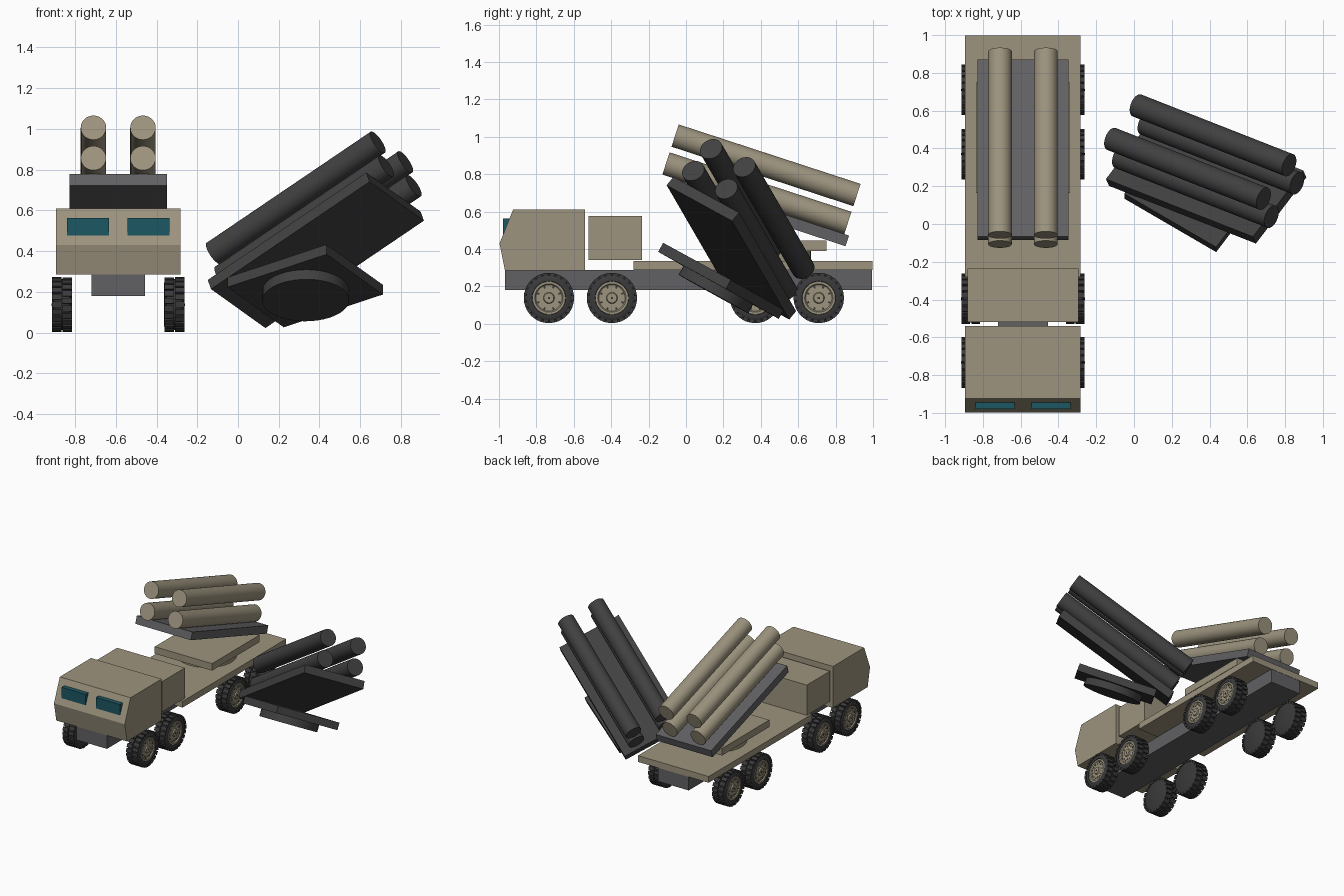
import bpy, bmesh, math
from mathutils import Matrix, Vector

if "Cube" in bpy.data.objects:
    bpy.data.objects.remove(bpy.data.objects["Cube"])


def material(name, r, g, b):
    m = bpy.data.materials.new(name)
    m.diffuse_color = (r, g, b, 1)
    m.use_nodes = True
    m.node_tree.nodes["Principled BSDF"].inputs["Base Color"].default_value = m.diffuse_color
    return m


TAN = material("sand_tan", 0.335, 0.295, 0.21)
GREY = material("chassis_grey", 0.12, 0.118, 0.127)
DARK = material("charcoal", 0.052, 0.052, 0.053)
TYRE = material("rubber", 0.042, 0.042, 0.043)
GLASS = material("teal_glass", 0.012, 0.095, 0.125)

CX = -0.588  # truck centre line


def finish(name, bm, mat, M=Matrix(), smooth=False):
    bmesh.ops.transform(bm, matrix=M, verts=bm.verts)
    bmesh.ops.recalc_face_normals(bm, faces=bm.faces)
    me = bpy.data.meshes.new(name)
    bm.to_mesh(me)
    bm.free()
    me.materials.append(mat)
    ob = bpy.data.objects.new(name, me)
    bpy.context.collection.objects.link(ob)
    if smooth:
        bpy.context.view_layer.objects.active = ob
        ob.select_set(True)
        bpy.ops.object.shade_smooth_by_angle(angle=math.radians(35))
        ob.select_set(False)
    return ob


def add_box(bm, lo, hi, M=Matrix()):
    lo, hi = Vector(lo), Vector(hi)
    size = Matrix.Diagonal((*(hi - lo), 1))
    bmesh.ops.create_cube(bm, size=1, matrix=M @ Matrix.Translation((lo + hi) / 2) @ size)


def box(name, lo, hi, mat, M=Matrix()):
    bm = bmesh.new()
    add_box(bm, lo, hi)
    return finish(name, bm, mat, M)


def prism(name, profile, half_width, mat, M=Matrix()):
    """Extrude a (y, z) profile across x."""
    bm = bmesh.new()
    face = bm.faces.new([bm.verts.new((-half_width, y, z)) for y, z in profile])
    new = bmesh.ops.extrude_face_region(bm, geom=[face])["geom"]
    verts = [v for v in new if isinstance(v, bmesh.types.BMVert)]
    bmesh.ops.translate(bm, verts=verts, vec=(2 * half_width, 0, 0))
    return finish(name, bm, mat, M)


def rod(name, a, b, r, mat, M=Matrix(), seg=32):
    """Capped cylinder from a to b."""
    a, b = Vector(a), Vector(b)
    rot = (b - a).to_track_quat('Z', 'Y').to_matrix().to_4x4()
    bm = bmesh.new()
    bmesh.ops.create_cone(bm, cap_ends=True, segments=seg, radius1=r, radius2=r, depth=(b - a).length)
    return finish(name, bm, mat, M @ Matrix.Translation((a + b) / 2) @ rot, True)


def lathe(bm, profile, seg=32):
    """Spin (x, radius) points around the x axis and cap both ends."""
    rings = []
    for x, r in profile:
        rings.append([bm.verts.new((x, r * math.cos(t), r * math.sin(t)))
                      for t in (2 * math.pi * i / seg for i in range(seg))])
    for p, q in zip(rings, rings[1:]):
        for i in range(seg):
            j = (i + 1) % seg
            bm.faces.new((p[i], p[j], q[j], q[i]))
    bm.faces.new(rings[0])
    bm.faces.new(rings[-1])


# Truck body
T = Matrix.Translation((CX, 0, 0))
box("chassis_frame", (-0.132, -0.968, 0.18), (0.132, 0.995, 0.287), GREY, T)
prism("cab", [(-0.968, 0.285), (-0.997, 0.43), (-0.925, 0.61), (-0.54, 0.61), (-0.54, 0.285)],
      0.306, TAN, T)
box("equipment_box", (-0.293, -0.52, 0.34), (0.293, -0.235, 0.577), TAN, T)
box("flat_bed", (-0.306, -0.28, 0.287), (0.306, 0.997, 0.336), TAN, T)
for s in (-1, 1):
    x0, x1 = sorted((s * 0.045, s * 0.252))
    box("windscreen", (x0, -0.979, 0.478), (x1, -0.93, 0.563), GLASS, T)

# Wheels: x runs outward, mirrored for the left side
R = 0.134
for side in (-1, 1):
    for y in (-0.733, -0.396, 0.37, 0.71):
        M = Matrix.Translation((CX + side * 0.276, y, 0.138)) @ Matrix.Diagonal((side, 1, 1, 1))
        bm = bmesh.new()
        lathe(bm, [(-0.05, 0.108), (-0.044, 0.12), (-0.038, 0.125), (0.038, 0.125),
                   (0.044, 0.12), (0.05, 0.108), (0.05, 0.09), (0.038, 0.086)])
        finish("tyre", bm, TYRE, M, True)
        bm = bmesh.new()
        for row in (0, 1):
            for i in range(22):
                turn = Matrix.Rotation(2 * math.pi * (i + row / 2) / 22, 4, 'X')
                lo = -0.049 + row * 0.052
                add_box(bm, (lo, -0.014, 0.117), (lo + 0.046, 0.014, R), turn)
        finish("tyre_tread", bm, TYRE, M)
        bm = bmesh.new()
        lathe(bm, [(0.03, 0.088), (0.048, 0.088), (0.048, 0.076), (0.041, 0.07),
                   (0.041, 0.03), (0.05, 0.026), (0.05, 0.012)])
        for i in range(8):
            turn = Matrix.Rotation(math.pi * i / 4, 4, 'X')
            add_box(bm, (0.038, -0.005, 0.048), (0.046, 0.005, 0.058), turn)
        finish("wheel_hub", bm, TAN, M, True)
        bm = bmesh.new()
        for i in range(8):
            turn = Matrix.Rotation(math.pi * (i + 0.5) / 4, 4, 'X')
            add_box(bm, (0.038, -0.005, 0.055), (0.0425, 0.005, 0.068), turn)
        add_box(bm, (0.045, -0.006, -0.006), (0.0515, 0.006, 0.006))
        finish("hub_holes", bm, TYRE, M)


# Tube rack on a turntable, built around x = 0
TILT = math.radians(18.1)
BACK = Vector((0, math.cos(TILT), -math.sin(TILT)))
UP = Vector((0, math.sin(TILT), math.cos(TILT)))
FRONT_LOW = Vector((0, -0.107, 0.857))


def launcher(M, body, pallet_mat):
    rod("turntable", (0, 0.455, 0.336), (0, 0.455, 0.391), 0.213, body, M, 40)
    box("turntable_plate", (-0.248, 0.165, 0.39), (0.248, 0.75, 0.445), body, M)
    corners = [FRONT_LOW + BACK * u + UP * n
               for u, n in ((0.062, -0.062), (1.05, -0.062), (1.05, -0.122), (0.062, -0.122))]
    prism("tube_pallet", [(c.y, c.z) for c in corners], 0.24, pallet_mat, M)
    for s in (-1, 1):
        for level in (0, 0.157):
            a = FRONT_LOW + UP * level + Vector((s * 0.1215, 0, 0))
            rod("launch_tube", a, a + BACK * 1.023, 0.0625, body, M)


launcher(T, TAN, GREY)

# Spare rack leaning beside the truck: swing its axes and pin one tube end
front = Vector((0.787, -0.309, 0.533)).normalized()
across = Vector((0.55, 0.731, -0.402))
across = (across - front * across.dot(front)).normalized()
up = front.cross(across)
local = Matrix((Vector((1, 0, 0)), -BACK, UP)).transposed()
world = Matrix((across, front, up)).transposed()
rot = (world @ local.inverted()).to_4x4()
pin = FRONT_LOW + UP * 0.157 + Vector((-0.1215, 0, 0))
launcher(Matrix.Translation((0.686, 0.134, 0.935)) @ rot @ Matrix.Translation(-pin), DARK, DARK)
